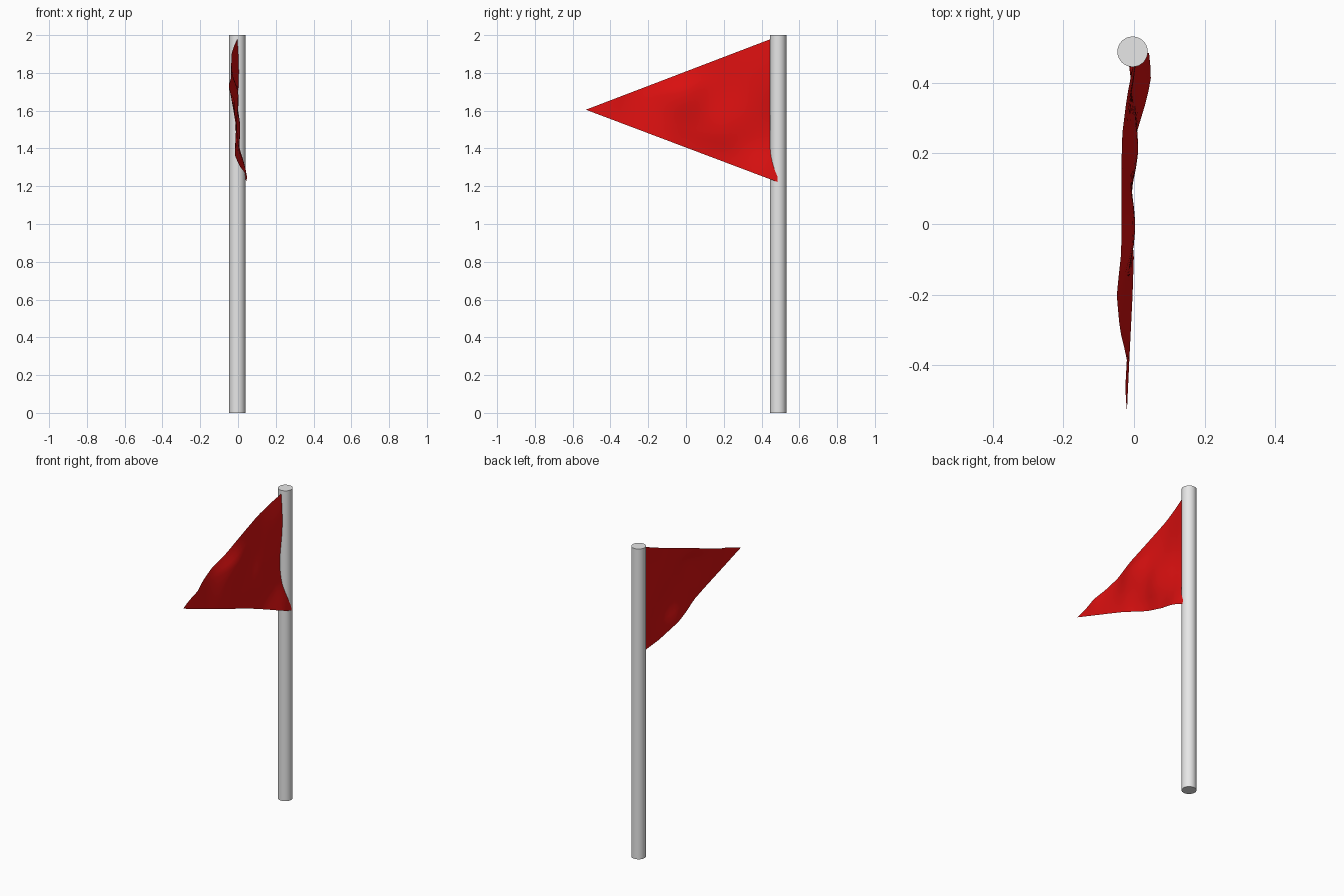
import bpy
import bmesh
from math import exp

cube = bpy.data.objects.get("Cube")
if cube:
    bpy.data.objects.remove(cube)


def material(name, color):
    mat = bpy.data.materials.new(name)
    mat.use_nodes = True
    mat.diffuse_color = color
    mat.node_tree.nodes["Principled BSDF"].inputs["Base Color"].default_value = color
    return mat


def lookup(points, t):
    """Linear interpolation through (position, value) pairs in rising order."""
    for (a, va), (b, vb) in zip(points, points[1:]):
        if t <= b:
            return va + (vb - va) * max(0, t - a) / (b - a)
    return points[-1][1]


grey = material("pole grey", (0.8, 0.8, 0.8, 1))
red = material("flag red", (0.7, 0.005, 0.005, 1))

# Pole
bpy.ops.mesh.primitive_cylinder_add(vertices=32, radius=0.043, depth=2, location=(-0.004, 0.488, 1))
pole = bpy.context.object
pole.name = "pole"
pole.data.materials.append(grey)
bpy.ops.object.shade_smooth_by_angle()

# Sideways sway of the pennant's upper and lower edges along y
upper = [(-0.53, -0.02), (-0.47, -0.025), (-0.38, -0.02), (-0.3, -0.04), (-0.2, -0.049),
         (-0.08, -0.036), (0.1, -0.036), (0.25, -0.034), (0.36, -0.02), (0.49, 0.005)]
lower = [(-0.53, -0.02), (-0.38, -0.013), (-0.2, -0.004), (-0.08, 0), (0, -0.012),
         (0.1, -0.018), (0.26, 0.008), (0.36, 0.038), (0.42, 0.049), (0.49, 0.042)]
# Soft billows in the cloth: y, z, strength, size
billows = [(0.22, 1.52, 0.03, 0.1), (0.48, 1.5, -0.045, 0.14), (0, 1.68, 0.03, 0.09)]


def sway(y, z, v):
    x = lookup(lower, y) * (1 - v) + lookup(upper, y) * v
    edge_fade = min(1, 6 * v * (1 - v))
    for by, bz, strength, size in billows:
        x += edge_fade * strength * exp(-((y - by) ** 2 + (z - bz) ** 2) / (2 * size ** 2))
    return x


# Pennant: rows of points narrowing to a single tip
TIP_Y, TIP_Z, HOIST_Y = -0.53, 1.605, 0.485
COLUMNS, ROWS = 28, 18
bm = bmesh.new()
tip = bm.verts.new((-0.02, TIP_Y, TIP_Z))
previous = [tip] * (ROWS + 1)
for i in range(1, COLUMNS + 1):
    u = i / COLUMNS
    y = TIP_Y + (HOIST_Y - TIP_Y) * u
    column = []
    for j in range(ROWS + 1):
        v = j / ROWS
        z = TIP_Z + u * (-0.383 + 0.771 * v)
        column.append(bm.verts.new((sway(y, z, v), y, z)))
    for j in range(ROWS):
        corners = [previous[j], column[j], column[j + 1], previous[j + 1]]
        bm.faces.new(list(dict.fromkeys(corners)))
    previous = column
mesh = bpy.data.meshes.new("pennant")
bm.to_mesh(mesh)
bm.free()
mesh.materials.append(red)
mesh.shade_smooth()
pennant = bpy.data.objects.new("pennant", mesh)
bpy.context.collection.objects.link(pennant)
